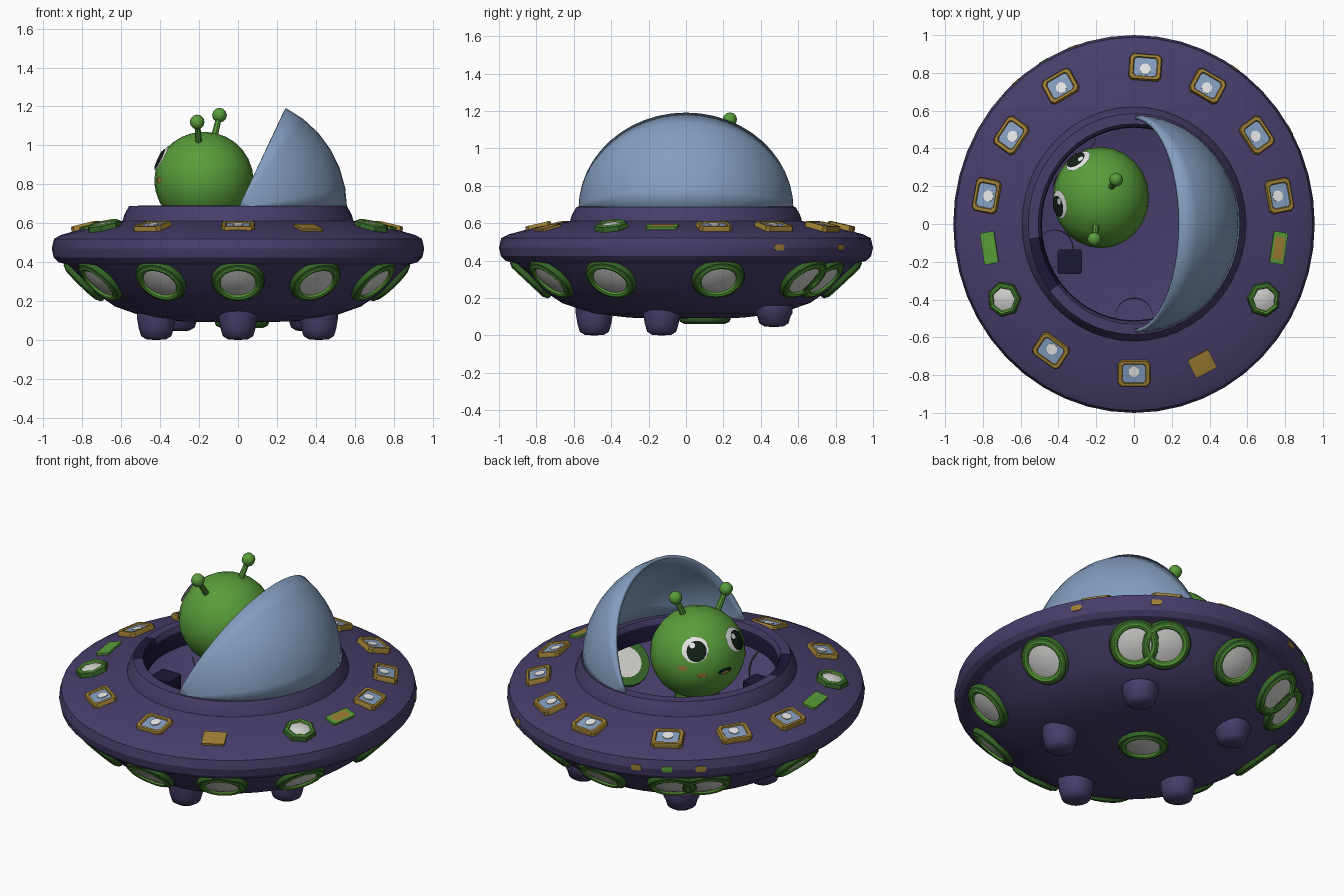
import bpy, bmesh, math
from mathutils import Matrix, Vector

if "Cube" in bpy.data.objects:
    bpy.data.objects.remove(bpy.data.objects["Cube"])

COLOURS = {
    "purple": (0.062, 0.047, 0.142), "navy": (0.012, 0.009, 0.04),
    "glass_blue": (0.23, 0.34, 0.52), "green": (0.10, 0.335, 0.042),
    "dark_green": (0.035, 0.13, 0.02), "gold": (0.34, 0.21, 0.035),
    "light_grey": (0.64, 0.64, 0.62), "white": (0.85, 0.85, 0.85),
    "black": (0.006, 0.014, 0.008)}
NAMES = list(COLOURS)
MATS = []
for n, c in COLOURS.items():
    m = bpy.data.materials.new(n)
    m.diffuse_color = (*c, 1)
    m.use_nodes = True
    m.node_tree.nodes["Principled BSDF"].inputs["Base Color"].default_value = m.diffuse_color
    MATS.append(m)
P, W, L, G, D = "purple", "white", "light_grey", "green", "dark_green"

OVAL = Matrix.Diagonal((0.957, 1, 1, 1))   # the saucer is slightly narrower in x


def finish(name, bm, matrix=Matrix(), angle=35):
    bmesh.ops.remove_doubles(bm, verts=bm.verts, dist=0.0002)
    bm.transform(matrix)
    me = bpy.data.meshes.new(name)
    bm.to_mesh(me)
    bm.free()
    for m in MATS:
        me.materials.append(m)
    me.shade_smooth()
    me.set_sharp_from_angle(angle=math.radians(angle))
    ob = bpy.data.objects.new(name, me)
    bpy.context.collection.objects.link(ob)
    return ob


def circle(n):
    return [(math.cos(2 * math.pi * i / n), math.sin(2 * math.pi * i / n)) for i in range(n)]


def rounded_box(sx, sy, c):
    return [(sx, -sy + c), (sx, sy - c), (sx - c, sy), (-sx + c, sy),
            (-sx, sy - c), (-sx, -sy + c), (-sx + c, -sy), (sx - c, -sy)]


def loft(outline, levels):
    """Stack scaled copies of an outline; levels are (scale, z, colour of the band ending here)."""
    bm = bmesh.new()
    prev = None
    for s, z, col in levels:
        ring = [bm.verts.new((x * s, y * s, z)) for x, y in outline]
        if prev:
            for k in range(len(ring)):
                j = (k + 1) % len(ring)
                f = bm.faces.new((prev[k], prev[j], ring[j], ring[k]))
                f.material_index = NAMES.index(col)
        prev = ring
    return bm


def on_saucer(az, r, z, tilt):
    return (OVAL @ Matrix.Rotation(math.radians(az), 4, 'Z') @ Matrix.Translation((r, 0, z))
            @ Matrix.Rotation(math.radians(tilt), 4, 'Y'))


# saucer shell, open at the top
hull = loft(circle(48), [
    (0, .09, P), (.3, .095, P), (.5, .118, P), (.66, .172, P), (.77, .245, P), (.91, .385, P),
    (.965, .40, P), (.99, .425, P), (1.0, .47, P), (.988, .52, P), (.95, .54, P), (.8, .58, P),
    (.62, .612, P), (.61, .645, P), (.585, .688, P), (.53, .69, P), (.515, .66, P),
    (.51, .57, "navy")])
# dark opening in the cockpit collar
for f in hull.faces:
    c = f.calc_center_median()
    if c.z > .64 and 188 < math.degrees(math.atan2(c.y, c.x)) % 360 < 218 and c.xy.length < .56:
        f.material_index = NAMES.index("navy")
finish("saucer_hull", hull, OVAL, 25)

# landing feet
for x, y, lift in ((0, -.49, 0), (.415, -.13, 0), (-.42, -.13, 0), (.35, .47, .045), (-.3, .47, .045)):
    finish("landing_foot", loft(circle(16), [
        (0, lift, P), (.05, lift + .003, P), (.078, lift + .02, P), (.09, lift + .06, P),
        (.1, .12, P), (.1, .16, P)]), Matrix.Translation((x, y, 0)), 50)

# round lights under the rim and one below the belly
ROUND = [(1, -.02, D), (1, .008, D), (.95, .02, D), (.84, .026, D), (.80, .03, G),
         (.70, .026, G), (.66, .016, G), (.35, .026, L), (0, .028, L)]
INSIDE = [(0, -.03, L), (.66, -.03, L), (1, -.03, D)]


def round_light(name, r, matrix, n=20, back=()):
    finish(name, loft(circle(n), [(s * r, z, c) for s, z, c in list(back) + ROUND]), matrix)


for az in (270, 300, 331, 12, 49, 61, 92, 121, 134, 174, 207, 240):
    round_light("rim_light", .143, on_saucer(az, .828, .306, 137), 20, INSIDE if az == 331 else ())
round_light("belly_light", .138, Matrix.Translation((0.02, .1, .092)) @ Matrix.Rotation(math.pi, 4, 'X'))

# framed windows on the upper deck
FRAME = [(1, -.02, "gold"), (1, .006, "gold"), (.94, .014, "gold"), (.75, .014, "gold"),
         (.70, .006, "gold"), (0, .006, "glass_blue")]
for x, y in ((-.78, .15), (-.65, .47), (-.39, .73), (.06, .83), (.39, .73), (.65, .47),
             (.77, .15), (0, -.79), (-.44, -.67)):
    az = math.degrees(math.atan2(y, x / .957))
    at = on_saucer(az, math.hypot(x / .957, y), .584, 13)
    finish("deck_window", loft(rounded_box(.07, .09, .018), FRAME), at)
    finish("window_glint", loft(circle(10), [(.03, .006, W), (.03, .011, W), (0, .011, W)]),
           at @ Matrix.Translation((-.012, 0, 0)))

# round deck lights, bars and a plain hatch
for az in (-29, 209):
    round_light("deck_light", .095, on_saucer(az, .82, .576, 13), 7)


def plate(name, sx, sy, matrix, outer, inner):
    finish(name, loft(rounded_box(sx, sy, .008), [
        (1, -.015, outer), (1, .008, outer), (.7, .009, outer), (0, .009, inner)]), matrix)


plate("deck_bar_left", .04, .085, on_saucer(189, .81, .58, 13), G, G)
plate("deck_bar_right", .04, .085, on_saucer(-9, .81, .58, 13), G, "gold")
plate("deck_hatch", .055, .065, on_saucer(-63, .83, .575, 13), "gold", "gold")

# small markers around the rim edge
for az, col in ((30, "gold"), (56, "gold"), (110, "gold"), (131, "gold"), (120, G)):
    plate("rim_marker", .016, .03, on_saucer(az, .992, .47, 90), col, col)

# dark control box inside the cockpit
finish("control_box", loft(rounded_box(.065, .065, .01), [
    (0, .40, "navy"), (1, .40, "navy"), (1, .56, "navy"), (0, .56, "navy")]),
    Matrix.Translation((-.34, -.2, 0)))

# opened canopy: a wedge of a sphere with its hinges at +y and -y
bm = bmesh.new()
NU, NV, R = 6, 24, .575
rows = []
for i in range(NU + 1):
    t = math.radians(64 * i / NU)
    row = []
    for j in range(NV + 1):
        p = math.pi * (j / NV - .5)
        row.append(bm.verts.new((R * .975 * math.cos(p) * math.cos(t), R * math.sin(p),
                                 .675 + R * math.cos(p) * math.sin(t))))
    rows.append(row)
for i in range(NU):
    for j in range(NV):
        f = bm.faces.new((rows[i][j], rows[i][j + 1], rows[i + 1][j + 1], rows[i + 1][j]))
        f.material_index = NAMES.index("glass_blue")
canopy = finish("canopy", bm)
mod = canopy.modifiers.new("thickness", 'SOLIDIFY')
mod.thickness = .02
mod.offset = -1

# pilot: head, body and seat
HEAD, SIZE = Vector((-.175, .14, .82)), Vector((.255, .268, .25))


def ball(name, centre, size, col, u=24, v=14):
    bm = bmesh.new()
    bmesh.ops.create_uvsphere(bm, u_segments=u, v_segments=v, radius=1)
    for f in bm.faces:
        f.material_index = NAMES.index(col)
    return finish(name, bm, Matrix.Translation(centre) @ Matrix.Diagonal((*size, 1)), 50)


ball("pilot_head", HEAD, SIZE, G)
ball("pilot_body", (-.165, .13, .45), (.14, .15, .2), D, 16, 10)
finish("pilot_seat", loft(circle(16), [(.12, .12, P), (.12, .27, P), (.2, .29, P), (.2, .33, P), (0, .33, P)]),
       Matrix.Translation((-.15, .12, 0)))


# face patches wrapped over the head
def patch(name, az, el, w, h, lift, col):
    a, e = math.radians(az), math.radians(el)
    axis = Vector((math.cos(a) * math.cos(e), math.sin(a) * math.cos(e), math.sin(e)))
    side = Vector((-math.sin(a), math.cos(a), 0))
    up = axis.cross(side)
    bm = loft(circle(18), [(s, 0, col) for s in (1, .66, .33, 0)])
    for v in bm.verts:
        d = (axis + side * (v.co.x * w) + up * (v.co.y * h)).normalized()
        v.co = HEAD + Matrix.Diagonal(SIZE) @ d * lift
    finish(name, bm)


for az in (123, 189):
    patch("eye_white", az, 28, .29, .29, 1.02, W)
    patch("eye_pupil", az + 2, 26, .21, .23, 1.035, "black")
    patch("eye_glint", az - 4, 33, .06, .06, 1.045, W)
for az, el in ((108, 4), (132, -5), (207, 0)):
    patch("cheek", az, el, .10, .06, 1.015, "gold")
patch("mouth", 161, -4, .17, .07, 1.015, "black")
patch("tongue", 161, -6, .09, .04, 1.025, "gold")

# antennae
for base, tip in (((-.125, .19, 1.03), (-.095, .235, 1.155)), ((-.2, -.0, 1.0), (-.21, -.08, 1.12))):
    b, t = Vector(base), Vector(tip)
    ball("antenna_tip", t, (.038, .038, .038), G, 8, 6)
    finish("antenna_stem", loft(circle(8), [(.018, 0, G), (.014, (t - b).length, G)]),
           Matrix.Translation(b) @ (t - b).to_track_quat('Z', 'Y').to_matrix().to_4x4())
